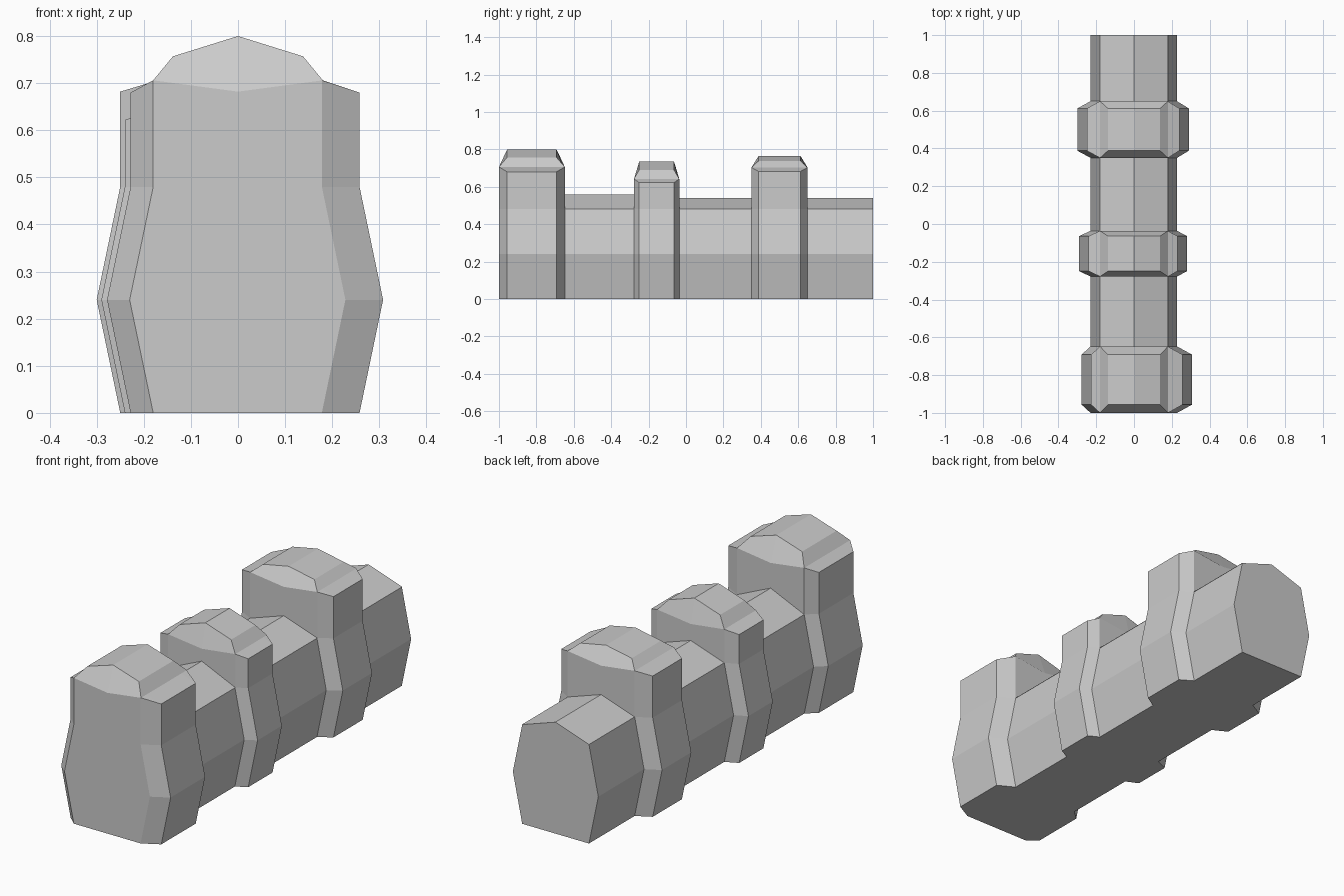
import bpy, bmesh

if "Cube" in bpy.data.objects:
    bpy.data.objects.remove(bpy.data.objects["Cube"])

MID = 0.05    # bulge of the side walls at z = 0.24


def section(y, left, right, z_corner, shoulder, cap, peak):
    """Closed cross-section: walls, corner, shoulder, cap edge, ridge, mirrored."""
    def side(w, s):
        walls = [(w, 0), (w + MID, 0.24), (w, 0.48), (w, z_corner)]
        return [(s * x, y, z) for x, z in walls + [shoulder, cap]]
    return side(right, 1) + [(0, y, peak)] + side(left, -1)[::-1]


def beam(y, peak):
    e = (0.18, 0.48)
    return section(y, 0.18, 0.178, 0.48, e, e, peak)


def band(y0, y1, bevel, left, right, z_corner, z_shoulder, z_cap, peak, dip):
    """Raised collar with bevelled end rings."""
    s = (0.18, z_shoulder)
    end = lambda y: section(y, 0.18, 0.178, z_shoulder, s, s, dip)
    core = lambda y: section(y, left, right, z_corner, s, (0.138, z_cap), peak)
    return [end(y0), core(y0 + bevel), core(y1 - bevel), end(y1)]


# One continuous loft from front to back
rings = band(-1.0, -0.648, 0.044, 0.228, 0.258, 0.68, 0.706, 0.757, 0.80, 0.682)
rings += [beam(-0.648, 0.56), beam(-0.278, 0.56)]
rings += band(-0.278, -0.036, 0.028, 0.24, 0.23, 0.622, 0.642, 0.69, 0.735, 0.62)
rings += [beam(-0.036, 0.54), beam(0.35, 0.54)]
rings += band(0.35, 0.65, 0.038, 0.25, 0.24, 0.682, 0.703, 0.738, 0.765, 0.68)
rings += [beam(0.65, 0.54), beam(1.0, 0.54)]

bm = bmesh.new()
loops = [[bm.verts.new(p) for p in r] for r in rings]
n = len(loops[0])
for a, b in zip(loops, loops[1:]):
    for i in range(n):
        j = (i + 1) % n
        bm.faces.new((a[i], a[j], b[j], b[i]))
bm.faces.new(loops[0])
bm.faces.new(loops[-1][::-1])
bmesh.ops.remove_doubles(bm, verts=bm.verts[:], dist=0.0005)
bmesh.ops.recalc_face_normals(bm, faces=bm.faces[:])

mesh = bpy.data.meshes.new("banded_beam")
bm.to_mesh(mesh)
bm.free()
bpy.context.collection.objects.link(bpy.data.objects.new("banded_beam", mesh))
